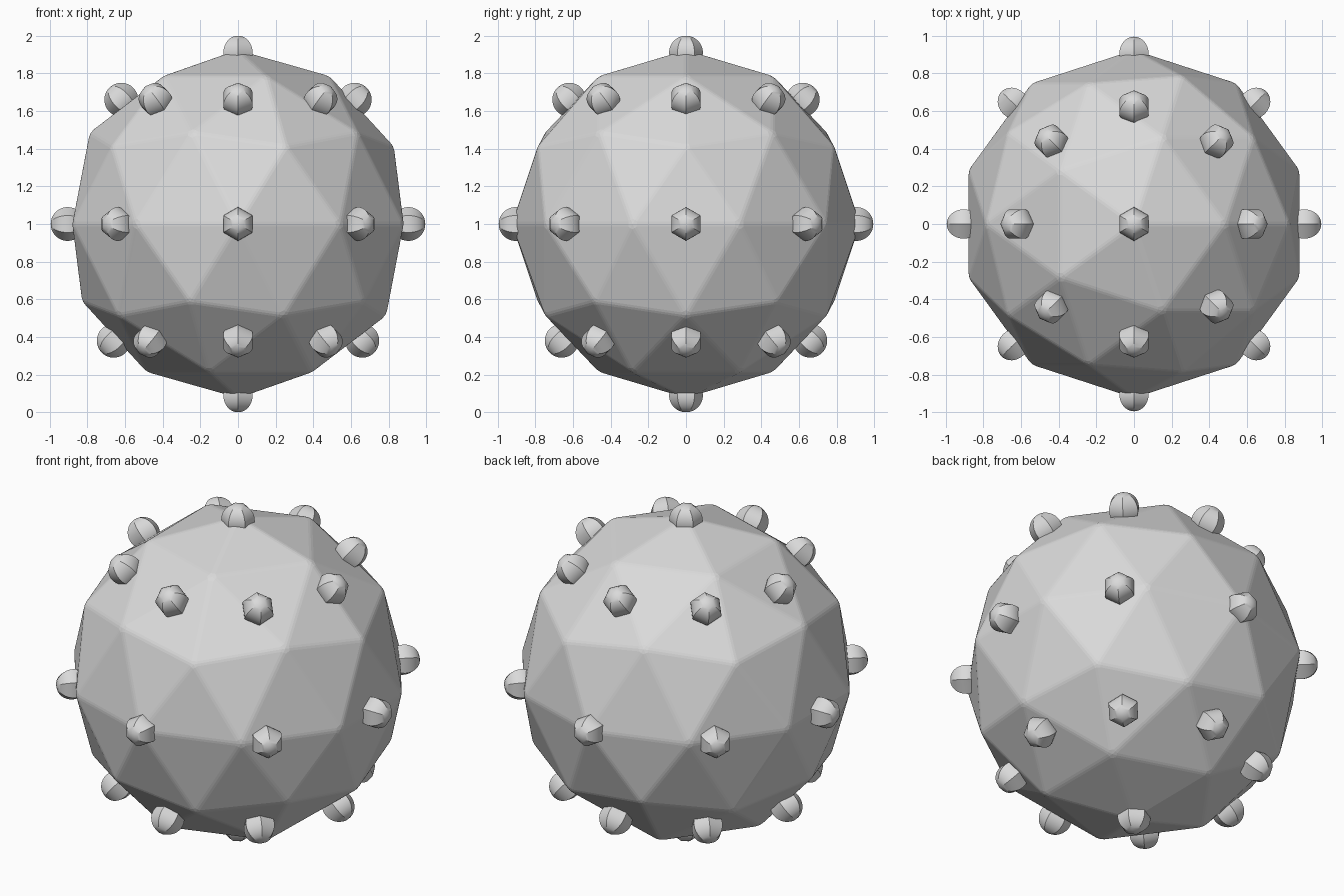
import bpy
import bmesh
from math import sin, cos, pi, radians
from mathutils import Vector

cube = bpy.data.objects.get("Cube")
if cube:
    bpy.data.objects.remove(cube, do_unlink=True)

CENTRE = Vector((0, 0, 1))
BODY_RADIUS = 0.925
KNOB_RADIUS = 0.09
SIDES, RINGS = 6, 16

grey = bpy.data.materials.new("plain grey")
grey.use_nodes = True
colour = (0.7, 0.7, 0.7, 1)
grey.diffuse_color = colour
grey.node_tree.nodes["Principled BSDF"].inputs["Base Color"].default_value = colour


def add_object(name, mesh, location):
    obj = bpy.data.objects.new(name, mesh)
    obj.location = location
    bpy.context.collection.objects.link(obj)
    return obj


def mesh_from(name, bm):
    bmesh.ops.recalc_face_normals(bm, faces=bm.faces)
    mesh = bpy.data.meshes.new(name)
    bm.to_mesh(mesh)
    bm.free()
    mesh.materials.append(grey)
    return mesh


# Faceted body with softened edges
bm = bmesh.new()
bmesh.ops.create_icosphere(bm, subdivisions=2, radius=BODY_RADIUS)
body = add_object("body", mesh_from("body", bm), CENTRE)
bevel = body.modifiers.new("soft edges", "BEVEL")
bevel.width = 0.014
bevel.segments = 2
bevel.limit_method = 'NONE'

# Six-sided round knob, with a corner along its own y axis
bm = bmesh.new()
tip = bm.verts.new((0, 0, KNOB_RADIUS))
base = bm.verts.new((0, 0, -KNOB_RADIUS))
rings = []
for i in range(1, RINGS):
    a = pi * i / RINGS
    rings.append([bm.verts.new((KNOB_RADIUS * sin(a) * sin(2 * pi * k / SIDES),
                                KNOB_RADIUS * sin(a) * cos(2 * pi * k / SIDES),
                                KNOB_RADIUS * cos(a))) for k in range(SIDES)])
for k in range(SIDES):
    n = (k + 1) % SIDES
    bm.faces.new((tip, rings[0][k], rings[0][n]))
    bm.faces.new((base, rings[-1][n], rings[-1][k]))
    for upper, lower in zip(rings, rings[1:]):
        bm.faces.new((upper[k], lower[k], lower[n], upper[n]))
knob_mesh = mesh_from("knob", bm)


def add_knob(name, offset):
    knob = add_object(name, knob_mesh, CENTRE + offset)
    knob.rotation_mode = 'QUATERNION'
    knob.rotation_quaternion = offset.to_track_quat('Z', 'Y')
    return knob


# Three rings of eight knobs, plus one at each pole
knobs = []
for ring, radius, height in (("upper", 0.62, 0.66), ("middle", 0.905, 0), ("lower", 0.66, -0.62)):
    for k in range(8):
        a = k * pi / 4
        offset = Vector((radius * cos(a), radius * sin(a), height))
        knobs.append(add_knob(f"{ring}_knob_{k + 1}", offset))
knobs.append(add_knob("top_knob", Vector((0, 0, 0.91))))
knobs.append(add_knob("bottom_knob", Vector((0, 0, -0.91))))

# Round along each knob, crisp between its six sides
bpy.ops.object.select_all(action='DESELECT')
knobs[0].select_set(True)
bpy.context.view_layer.objects.active = knobs[0]
bpy.ops.object.shade_smooth_by_angle(angle=radians(30))
